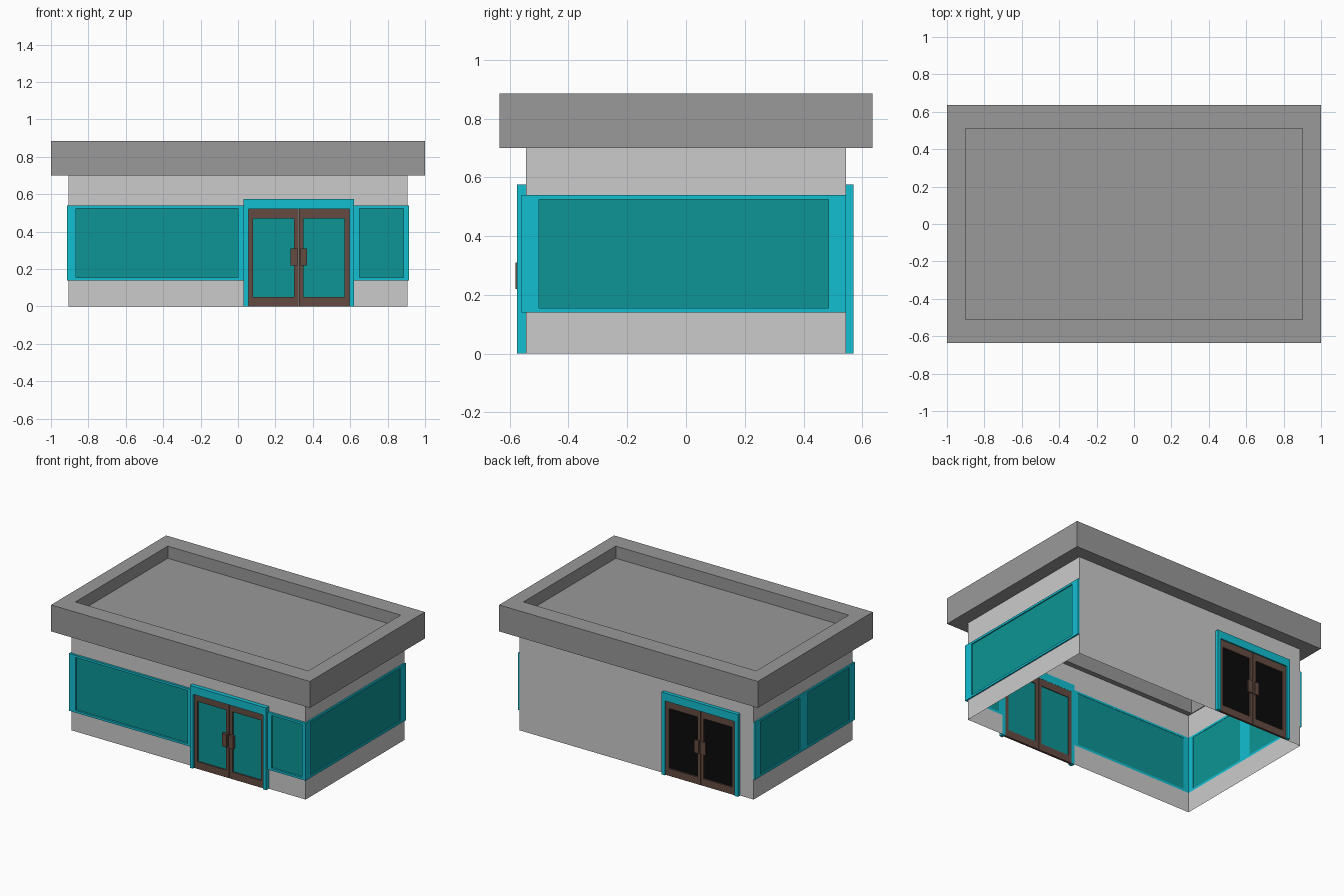
import bpy, bmesh

if "Cube" in bpy.data.objects:
    bpy.data.objects.remove(bpy.data.objects["Cube"])

def material(name, rgb):
    m = bpy.data.materials.new(name)
    m.diffuse_color = (*rgb, 1)
    m.use_nodes = True
    m.node_tree.nodes["Principled BSDF"].inputs["Base Color"].default_value = m.diffuse_color
    return m

CYAN = material("cyan_trim", (0.006, 0.52, 0.64))
GLASS = material("teal_glass", (0.004, 0.30, 0.30))
BROWN = material("brown_metal", (0.13, 0.07, 0.055))
BLACK = material("black_glass", (0.003, 0.003, 0.003))
ROOF = material("roof_grey", (0.32, 0.32, 0.32))

# Map local (along, up, outward distance from centre) to each side
SIDES = {
    "front": lambda u, v, d: (u, -d, v),
    "back": lambda u, v, d: (u, d, v),
    "right": lambda u, v, d: (d, u, v),
    "left": lambda u, v, d: (-d, u, v),
    "top": lambda u, v, d: (u, v, d),
}

def finish(name, bm, mat):
    bmesh.ops.recalc_face_normals(bm, faces=bm.faces)
    me = bpy.data.meshes.new(name)
    bm.to_mesh(me)
    bm.free()
    ob = bpy.data.objects.new(name, me)
    if mat:
        me.materials.append(mat)
    bpy.context.collection.objects.link(ob)
    return ob

def corners(r):
    u0, u1, v0, v1 = r
    return [(u0, v0), (u1, v0), (u1, v1), (u0, v1)]

def panels(name, side, rects, d, mat=None):
    """Flat rectangles at one depth, facing outward."""
    bm = bmesh.new()
    for r in rects:
        bm.faces.new([bm.verts.new(SIDES[side](u, v, d)) for u, v in corners(r)])
    ob = finish(name, bm, mat)
    axis = {"front": (1, -1), "back": (1, 1), "right": (0, 1), "left": (0, -1), "top": (2, 1)}[side]
    for p in ob.data.polygons:
        if p.normal[axis[0]] * axis[1] < 0:
            p.flip()
    return ob

def prism(name, side, pts, d0, d1, mat):
    """Outline pushed from depth d0 to d1."""
    bm = bmesh.new()
    a, b = [[bm.verts.new(SIDES[side](u, v, d)) for u, v in pts] for d in (d0, d1)]
    bm.faces.new(a)
    bm.faces.new(b)
    for i in range(len(pts)):
        j = (i + 1) % len(pts)
        bm.faces.new((a[i], a[j], b[j], b[i]))
    return finish(name, bm, mat)

def ring(name, side, outer, inner, d0, d1, mat):
    """Rectangular frame with a rectangular hole."""
    bm = bmesh.new()
    loops = [[bm.verts.new(SIDES[side](u, v, d)) for u, v in corners(r)]
             for r, d in ((outer, d0), (outer, d1), (inner, d1), (inner, d0))]
    for k in range(4):
        a, b = loops[k], loops[(k + 1) % 4]
        for i in range(4):
            j = (i + 1) % 4
            bm.faces.new((a[i], a[j], b[j], b[i]))
    return finish(name, bm, mat)

# Roof slab ring with sunken deck
HX, HY, WX, WY = 1.0, 0.635, 0.905, 0.545
ring("roof_parapet", "top", (-HX, HX, -HY, HY), (-0.9, 0.9, -0.51, 0.51), 0.70, 0.885, ROOF)
panels("roof_deck", "top", [(-0.9, 0.9, -0.51, 0.51)], 0.80, ROOF)

# Walls with open window bands
Z0, Z1, TOP = 0.14, 0.54, 0.70
D0, D1, DTOP = 0.03, 0.62, 0.575
panels("front_wall", "front", [(-WX, D0, 0, Z0), (D1, WX, 0, Z0), (-WX, D0, Z1, DTOP),
                               (D1, WX, Z1, DTOP), (-WX, WX, DTOP, TOP)], WY)
panels("back_wall", "back", [(-WX, WX, 0, TOP)], WY)
for s in ("right", "left"):
    panels(s + "_wall", s, [(-WY, WY, 0, Z0), (-WY, WY, Z1, TOP)], WX)

# Windows: thin trim round a recessed pane
def window(name, side, u0, u1, g0, g1, d0, d1):
    ring(name + "_frame", side, (u0, u1, Z0, Z1), (g0, g1, Z0 + 0.015, Z1 - 0.015), d0, d1, CYAN)
    panels(name + "_glass", side, [(g0, g1, Z0 + 0.015, Z1 - 0.015)], d0 + 0.002, GLASS)

window("front_left_window", "front", -0.915, D0, -0.865, 0.0, WY, 0.56)
window("front_right_window", "front", D1, 0.915, 0.65, 0.885, WY, 0.56)
window("right_window", "right", -WY, WY, -0.5, 0.485, WX, 0.915)
window("left_window", "left", -WY, WY, -0.5, 0.485, WX, 0.915)
prism("left_window_mullion", "left", corners((-0.04, 0.05, Z0 + 0.015, Z1 - 0.015)), WX, 0.915, CYAN)

# Double doors
def door(side, c, frame_d, handle_d, glass):
    w, i, h = 0.295, 0.27, 0.52
    prism(side + "_door_frame", side,
          [(c - w, 0), (c - i, 0), (c - i, h), (c + i, h), (c + i, 0),
           (c + w, 0), (c + w, DTOP), (c - w, DTOP)], WY, frame_d, CYAN)
    for s, label in ((-1, "left"), (1, "right")):
        def span(a, b):
            return tuple(sorted((c + s * a, c + s * b)))
        n = f"{side}_door_{label}"
        hole = (*span(0.025, 0.245), 0.05, 0.47)
        ring(n + "_leaf", side, (*span(0.002, i), 0, h), hole, WY + 0.001, WY + 0.016, BROWN)
        panels(n + "_glass", side, [hole], WY + 0.006, glass)
        prism(n + "_handle", side, corners((*span(0.008, 0.043), 0.22, 0.31)),
              WY + 0.016, handle_d, BROWN)

door("front", 0.325, 0.575, 0.58, GLASS)
door("back", -0.505, 0.57, 0.57, BLACK)
